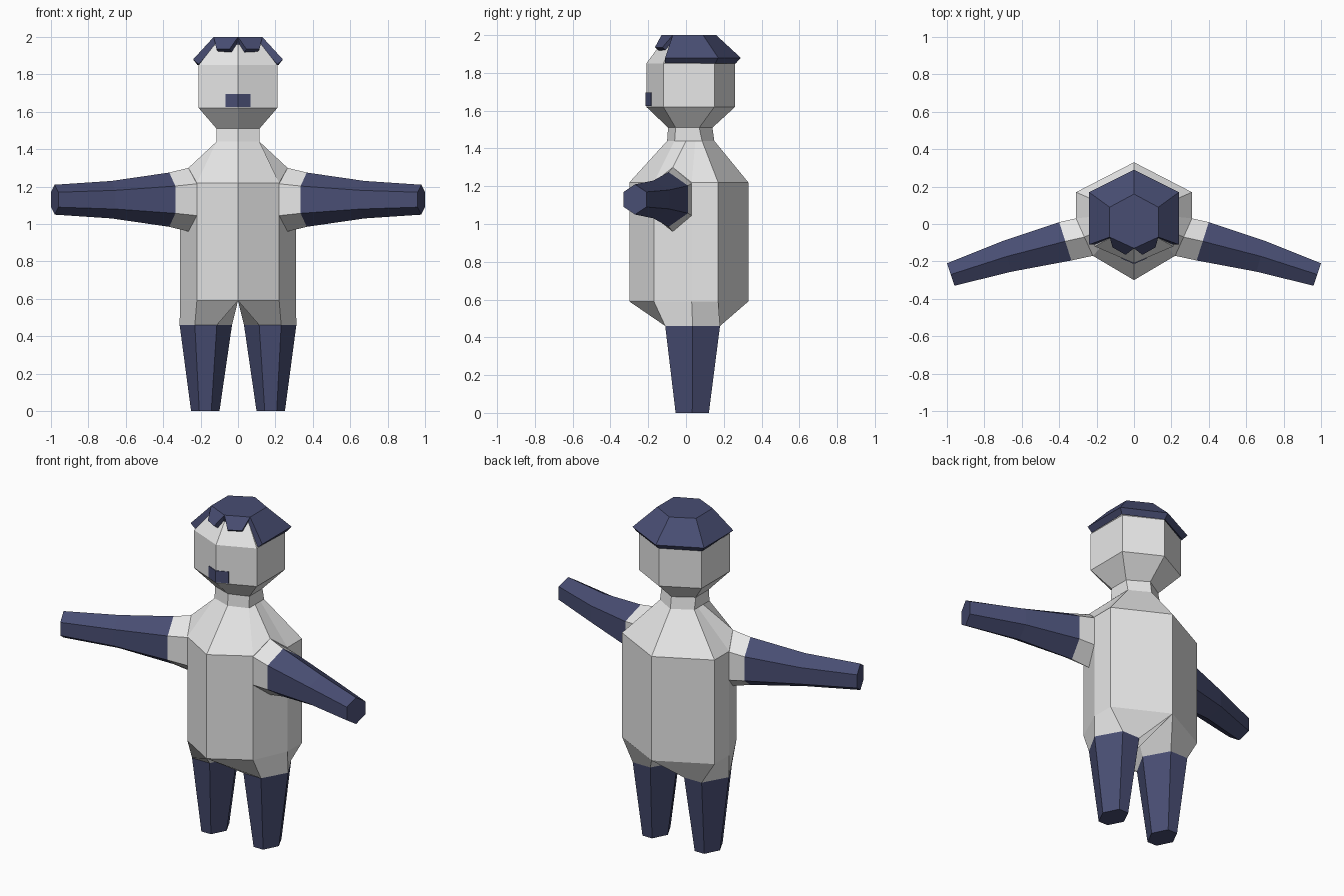
import bpy, bmesh
from mathutils import Vector

if "Cube" in bpy.data.objects:
    bpy.data.objects.remove(bpy.data.objects["Cube"])


def material(name, rgb):
    m = bpy.data.materials.new(name)
    m.diffuse_color = (*rgb, 1)
    m.use_nodes = True
    m.node_tree.nodes["Principled BSDF"].inputs["Base Color"].default_value = m.diffuse_color
    return m


WHITE = material("pale_grey", (0.8, 0.8, 0.8))
BLUE = material("dark_blue", (0.065, 0.075, 0.17))


def make(name, verts, faces, mats, mat_ids=None, mirror=False, solid=0, recalc=True):
    me = bpy.data.meshes.new(name)
    me.from_pydata([tuple(v) for v in verts], [], faces)
    for m in mats:
        me.materials.append(m)
    if mat_ids:
        for p, i in zip(me.polygons, mat_ids):
            p.material_index = i
    if recalc:
        bm = bmesh.new()
        bm.from_mesh(me)
        bmesh.ops.recalc_face_normals(bm, faces=bm.faces)
        bm.to_mesh(me)
        bm.free()
    ob = bpy.data.objects.new(name, me)
    bpy.context.collection.objects.link(ob)
    if solid:
        s = ob.modifiers.new("Thickness", "SOLIDIFY")
        s.thickness = solid
        s.offset = -1
    if mirror:
        ob.modifiers.new("Mirror", "MIRROR").use_mirror_merge = False
    return ob


def loft(name, rings, mats, seg_mats=None, cap_start=False, cap_end=False, mirror=False):
    """Skin equal-length rings; seg_mats gives the material of each band."""
    n = len(rings[0])
    verts = [v for r in rings for v in r]
    faces, ids = [], []
    for k in range(len(rings) - 1):
        for i in range(n):
            j = (i + 1) % n
            faces.append((k * n + i, k * n + j, (k + 1) * n + j, (k + 1) * n + i))
            ids.append(seg_mats[k] if seg_mats else 0)
    if cap_start:
        faces.append(tuple(range(n)))
        ids.append(ids[0])
    if cap_end:
        faces.append(tuple(range((len(rings) - 1) * n, len(rings) * n)))
        ids.append(ids[-1])
    return make(name, verts, faces, mats, ids, mirror)


def sym(half, z):
    """Half outline, front centre to back centre, reflected into a full ring."""
    pts = [(p[0], p[1], p[2] if len(p) > 2 else z) for p in half]
    return pts + [(-x, y, h) for x, y, h in pts[-2:0:-1]]


# Torso, with a raised shoulder point on each side
torso = [(0, -.30), (.22, -.17), (.265, -.07), (.31, .03), (.31, .17), (0, .33)]
torso_top = list(torso)
torso_top[2] = (.265, -.07, 1.30)
collar = [(0, -.10), (.115, -.06), (.115, 0), (.115, .05), (.115, .085), (0, .15)]
loft("torso", [sym(torso, .59), sym(torso_top, 1.22), sym(collar, 1.44)], [WHITE])

# Neck and head
neck = [(0, -.10), (.115, -.06), (.115, .085), (0, .15)]
neck_top = [(0, -.095), (.115, -.055), (.115, .07), (0, .14)]
head = [(0, -.21), (.21, -.12), (.21, .15), (0, .26)]
crown = [(0, -.125), (.12, -.07), (.12, .085), (0, .15)]
loft("head", [sym(neck, 1.44), sym(neck_top, 1.51), sym(head, 1.62),
              sym(head, 1.85), sym(crown, 1.965)], [WHITE], cap_end=True)

# Mouth plate wrapped over the front edge of the face
mouth = [(x, -.214 + abs(x) * .43, z) for z in (1.625, 1.695) for x in (-.067, 0, .067)]
make("mouth", mouth, [(0, 1, 4, 3), (1, 2, 5, 4)], [BLUE], solid=.006, recalc=False)

# Cap of hair: flat top, flared sides and back, open at the front
top = sym([(0, -.13), (.13, -.07), (.13, .09), (0, .16)], 2.0)
rim = sym([(0, -.23), (.24, -.11), (.24, .17), (0, .29)], 1.88)
cap_faces = [(0, 1, 2, 3, 4, 5)] + [(i, i + 6, i + 7, i + 1) for i in range(1, 5)]
make("hair", top + rim, cap_faces, [BLUE], solid=.04, recalc=False)

# Two fringe tufts
make("fringe", [(0, -.13, 2.0), (.13, -.07, 2.0), (.115, -.125, 1.935), (.045, -.165, 1.935)],
     [(0, 3, 2, 1)], [BLUE], mirror=True, solid=.035, recalc=False)


# Arms: six-sided rings from front and back corners
def arm_ring(front, back, half, flat, zc):
    f, b = Vector((*front, zc)), Vector((*back, zc))
    up = Vector((0, 0, 1))
    m = (f + b) / 2
    return [m + up * half, b + up * flat, b - up * flat,
            m - up * half, f - up * flat, f + up * flat]


loft("arm", [arm_ring((.22, -.17), (.31, .03), .17, .085, 1.13),
             arm_ring((.335, -.195), (.40, .01), .145, .073, 1.13),
             arm_ring((.655, -.255), (.70, -.09), .10, .05, 1.13),
             arm_ring((.96, -.33), (1.0, -.21), .08, .04, 1.13)],
     [WHITE, BLUE], [0, 1, 1], cap_end=True, mirror=True)


# Legs: hip blends half of the torso outline into a six-sided leg
def leg_ring(cx, cy, rx, ry, z):
    return [(cx - rx * .42, cy - ry, z), (cx + rx * .42, cy - ry, z), (cx + rx, cy, z),
            (cx + rx * .42, cy + ry, z), (cx - rx * .42, cy + ry, z), (cx - rx, cy, z)]


hip = [(0, -.30, .59), (.22, -.17, .59), (.31, .03, .59),
       (.31, .17, .59), (0, .33, .59), (0, .03, .59)]
loft("leg", [hip, leg_ring(.172, .035, .14, .145, .46), leg_ring(.175, .033, .076, .088, 0)],
     [WHITE, BLUE], [0, 1], cap_end=True, mirror=True)
